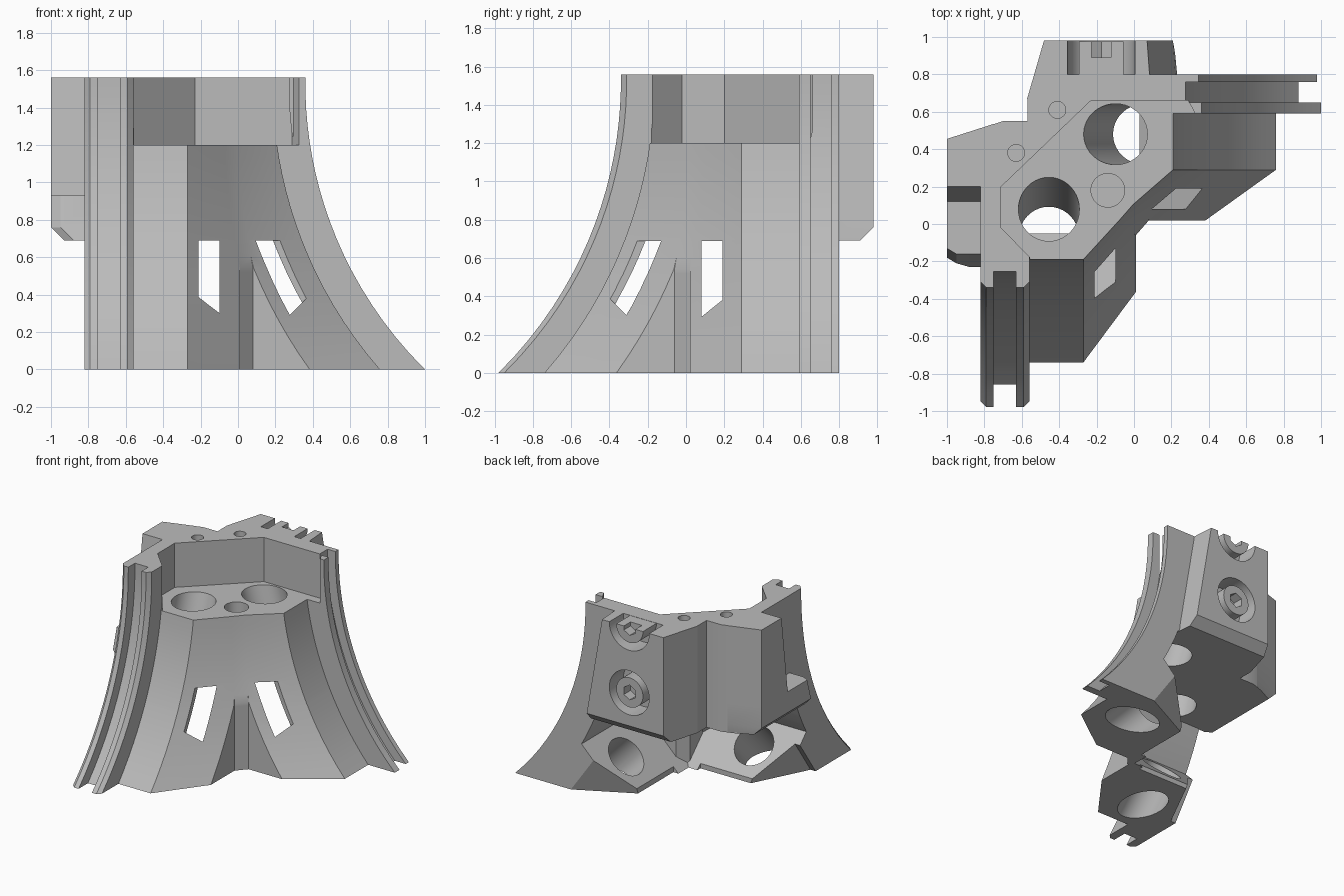
import bpy, bmesh, math
from mathutils import Vector

if "Cube" in bpy.data.objects:
    bpy.data.objects.remove(bpy.data.objects["Cube"], do_unlink=True)

grey = bpy.data.materials.new("plain grey")
grey.use_nodes = True
colour = (0.5, 0.5, 0.5, 1)
grey.diffuse_color = colour
grey.node_tree.nodes["Principled BSDF"].inputs["Base Color"].default_value = colour


def make(name, bm):
    bmesh.ops.recalc_face_normals(bm, faces=bm.faces)
    mesh = bpy.data.meshes.new(name)
    bm.to_mesh(mesh)
    bm.free()
    mesh.materials.append(grey)
    ob = bpy.data.objects.new(name, mesh)
    bpy.context.collection.objects.link(ob)
    return ob


def loft(name, levels, outline, planes=()):
    """Skin horizontal outlines, then trim below the given planes."""
    bm = bmesh.new()
    rings = [[bm.verts.new((x, y, z)) for x, y in outline(z)] for z in levels]
    n = len(rings[0])
    for low, high in zip(rings, rings[1:]):
        for i in range(n):
            j = (i + 1) % n
            bm.faces.new((low[i], low[j], high[j], high[i]))
    bm.faces.new(rings[0][::-1])
    bm.faces.new(rings[-1])
    bmesh.ops.remove_doubles(bm, verts=bm.verts, dist=1e-4)
    bmesh.ops.recalc_face_normals(bm, faces=bm.faces)
    for co, no in planes:
        geom = bm.verts[:] + bm.edges[:] + bm.faces[:]
        bmesh.ops.bisect_plane(bm, geom=geom, plane_co=co, plane_no=no,
                               clear_inner=True)
        rim = [e for e in bm.edges if e.is_boundary]
        if rim:
            bmesh.ops.holes_fill(bm, edges=rim, sides=0)
    return make(name, bm)


def rod(name, start, end, radius, sides=40):
    start, end = Vector(start), Vector(end)
    bm = bmesh.new()
    bmesh.ops.create_cone(bm, cap_ends=True, segments=sides, radius1=radius,
                          radius2=radius, depth=(end - start).length)
    turn = (end - start).to_track_quat('Z', 'Y').to_matrix()
    bmesh.ops.rotate(bm, verts=bm.verts, matrix=turn)
    bmesh.ops.translate(bm, verts=bm.verts, vec=(start + end) / 2)
    return make(name, bm)


def prism(name, points, low, high):
    return loft(name, (low, high), lambda z: points)


def cut(ob, cutter):
    cutter.hide_render = True
    mod = ob.modifiers.new("cut", 'BOOLEAN')
    mod.operation = 'DIFFERENCE'
    mod.solver = 'EXACT'
    mod.object = cutter
    bpy.context.view_layer.objects.active = ob
    bpy.ops.object.modifier_apply(modifier=mod.name)
    bpy.data.objects.remove(cutter, do_unlink=True)


def flip(p):
    """Swap a point from the x leg to the y leg."""
    return (-p[1] - .02, -p[0] + .02) + tuple(p[2:])


def foot_flip(p):
    """The same swap for the holes and feet, which sit a little further over."""
    return (-p[1] + .025, -p[0] - .02) + tuple(p[2:])


def arc(radius, z):
    return 2.51 - math.sqrt(radius ** 2 - (z - 1.53) ** 2)


# Section heights of one leg: notch, shoulder, rail, groove start, groove end, back
LEG_X = (.02, .29, .59, .65, .76, .80)
LEG_Y = (-.03, .25, .54, .61, .73, .80)


def inner(z, ys):
    x = arc(2.62, z)
    t = max(0, (.08 - x) / 2)
    return [(min(x, .08) + t, ys[0] + t), (x + t, ys[0] + t)]


def leg(z, ys, back_radius, bevel):
    x1, x2, xg, xs = (arc(r, z) for r in (2.15, 2.325, 2.236, back_radius))
    return inner(z, ys) + [(x2, ys[1]), (x2, ys[2]), (x1 - bevel, ys[2]),
                           (x1, ys[2] + bevel), (x1, ys[3]), (xg, ys[3]),
                           (xg, ys[4]), (xs, ys[4]), (xs, ys[5] - bevel),
                           (xs - bevel, ys[5])]


def body_outline(z):
    back = [(-.5, .8), (-.57, .67), (-.57, .55), (-.7, .55), (-.82, .51)]
    side = [flip(p) for p in leg(z, LEG_Y, 2.15, .03)]
    return leg(z, LEG_X, 2.165, 0) + back + side[::-1]


def hollow(z, ys):
    x = arc(2.325, z) - .1
    return [(a - .012, b + .012) for a, b in inner(z, ys)] + [(x, ys[1] - .05), (x, .95)]


def cavity_outline(z):
    return hollow(z, LEG_X) + [(-.97, .95)] + [flip(p) for p in hollow(z, LEG_Y)][::-1]


# Flared body with two legs
levels = sorted([i * 1.56 / 18 for i in range(19)] + [.543])
body = loft("flared_body", levels, body_outline)

# Open space behind the thin front wall, above the two sloping feet
slope_x = ((-.015, 0, 0), (-1, 0, 1))
slope_y = ((0, -.01, 0), (0, 1, 1))
heights = [-.1 + i * .079 for i in range(11)]
heights[-1] = .69
cut(body, loft("cavity", heights, cavity_outline, (slope_x, slope_y)))

# Windows in the wall
box = [(-.1, .08), (.8, .08), (.8, .19), (-.1, .19)]
cut(body, loft("window_x", (-.1, .688), lambda z: box, (slope_x,)))
cut(body, loft("window_y", (-.1, .688), lambda z: [flip(p) for p in box], (slope_y,)))

# Upper recess that leaves a deck
cut(body, prism("recess", [(.8, .585), (.33, .585), (.29, .66), (-.23, .66), (-.71, .2),
                           (-.71, -.02), (-.555, -.18), (-.555, -.9), (.8, -.9)], 1.2, 1.7))


def foot_corner(place):
    """Wedge along the foot's drilling direction."""
    bm = bmesh.new()
    tri = [(-.01, .55), (.28, .8), (.28, .95), (-.01, .95)]
    ends = []
    for s in (-.15, .6):
        ends.append([bm.verts.new(place((x + s * .7, y, x - s))) for x, y in tri])
    for i in range(4):
        j = (i + 1) % 4
        bm.faces.new((ends[0][i], ends[0][j], ends[1][j], ends[1][i]))
    bm.faces.new(ends[0][::-1])
    bm.faces.new(ends[1])
    return make("corner_cut", bm)


# Leaning deck holes, foot holes, trimmed foot toes and corners
toe = [(-.1, .12), (.03, .12), (.03, .9), (-.1, .9)]
for place in (tuple, foot_flip):
    cut(body, rod("deck_hole", place((-.13, .48, 1.3)), place((.08, .48, .62)), .163))
    cut(body, rod("foot_hole", place((.12, .48, .3)), place((.75, .48, -.33)), .16))
    cut(body, foot_corner(place))
    cut(body, prism("toe_cut", [place(p) for p in toe], -.1, .3))

# Small blind holes
cut(body, rod("deck_pin_hole", (-.14, .18, 1.1), (-.14, .18, 1.25), .09))
for x, y in ((-.41, .61), (-.63, .38)):
    cut(body, rod("pin_hole", (x, y, 1.4), (x, y, 1.6), .045))


# Rear block with two screw pockets
def rear_outline(z):
    y = .91 + min(.07, z - .69)
    x = .22 - .15 * (z - .69) / .87
    return [(-.45, .68), (-.572, .668), (-.572 + .29 * (y - .668), y), (x, y), (x + .02, .7)]


rear = loft("rear_block", (.69, .76, 1.56), rear_outline)


# Side block with a step cut out of its upper half
def side_outline(z):
    x = -.93 - min(.07, z - .69)
    y = -.23 + .07 * min(1, (z - .69) / .24)
    return [(-.75, .535), (x, .455), (x, y + .03), (x + .05, y), (-.75, y)]


def step_outline(z):
    y = .12 + .08 * (z - .93) / .63
    return [(-1.2, y), (-.82, y), (-.82, -.5), (-1.2, -.5)]


side = loft("side_block", (.69, .76, .93, 1.56), side_outline)
cut(side, loft("step", (.93, 1.7), step_outline))

# Socket screws, the upper one halved by the top face
parts = [body, rear, side]
for name, z in (("lower_screw", 1.03), ("upper_screw", 1.555)):
    cut(rear, rod("pocket", (-.175, .76, z), (-.175, 1.2, z), .18))
    screw = rod(name, (-.175, .78, z), (-.175, .975, z), .12)
    cut(screw, rod("socket", (-.175, .89, z), (-.175, 1.1, z), .06, 6))
    cut(screw, prism("trim", [(-.4, .7), (.1, .7), (.1, 1), (-.4, 1)], 1.558, 1.8))
    parts.append(screw)

bpy.ops.object.select_all(action='DESELECT')
for ob in parts:
    ob.select_set(True)
bpy.context.view_layer.objects.active = body
bpy.ops.object.shade_smooth_by_angle(angle=math.radians(25))
